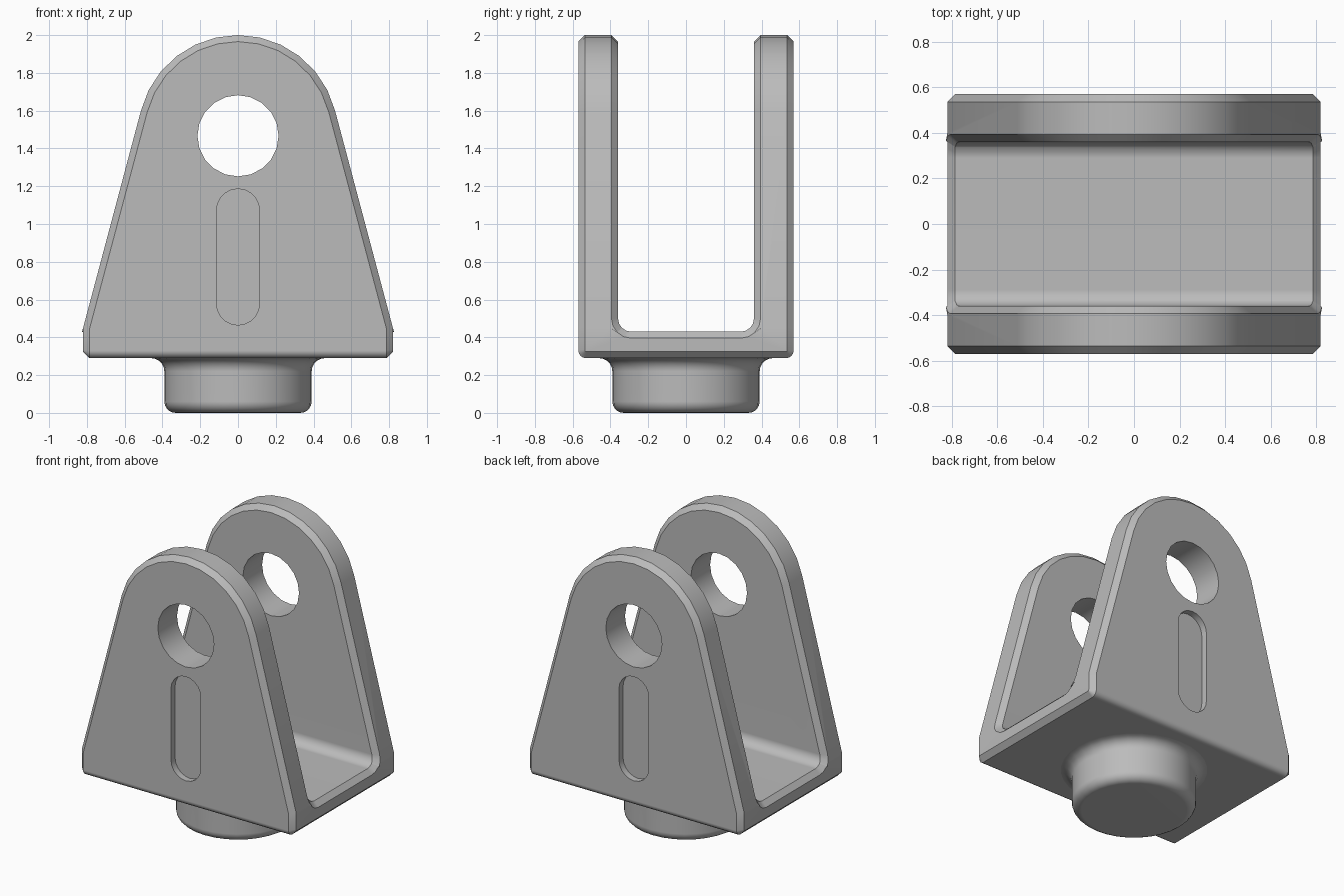
import bpy, bmesh
from math import sin, cos, radians

if "Cube" in bpy.data.objects:
    bpy.data.objects.remove(bpy.data.objects["Cube"], do_unlink=True)

grey = bpy.data.materials.new("plain grey")
grey.use_nodes = True
colour = (0.5, 0.5, 0.5, 1)
grey.diffuse_color = colour
grey.node_tree.nodes["Principled BSDF"].inputs["Base Color"].default_value = colour


def arc(cx, cy, r, a0, a1, n):
    """Points on an arc, angles in degrees."""
    angles = [radians(a0 + (a1 - a0) * i / n) for i in range(n + 1)]
    return [(cx + r * cos(a), cy + r * sin(a)) for a in angles]


def make_object(name, bm):
    bmesh.ops.recalc_face_normals(bm, faces=bm.faces)
    mesh = bpy.data.meshes.new(name)
    bm.to_mesh(mesh)
    bm.free()
    mesh.materials.append(grey)
    obj = bpy.data.objects.new(name, mesh)
    bpy.context.collection.objects.link(obj)
    return obj


def prism(name, points, axis, lo, hi):
    """Extrude a (y, z) outline along x, or an (x, z) outline along y."""
    bm = bmesh.new()
    place = (lambda a, b: (lo, a, b)) if axis == "x" else (lambda a, b: (a, lo, b))
    face = bm.faces.new([bm.verts.new(place(a, b)) for a, b in points])
    ext = bmesh.ops.extrude_face_region(bm, geom=[face])
    move = (hi - lo, 0, 0) if axis == "x" else (0, hi - lo, 0)
    bmesh.ops.translate(bm, vec=move,
                        verts=[v for v in ext["geom"] if isinstance(v, bmesh.types.BMVert)])
    return make_object(name, bm)


def activate(obj):
    bpy.ops.object.select_all(action="DESELECT")
    obj.select_set(True)
    bpy.context.view_layer.objects.active = obj


def boolean(obj, cutter, operation):
    mod = obj.modifiers.new("cut", "BOOLEAN")
    mod.operation = operation
    mod.solver = "EXACT"
    mod.object = cutter
    activate(obj)
    bpy.ops.object.modifier_apply(modifier=mod.name)
    bpy.data.objects.remove(cutter, do_unlink=True)


def smooth(obj):
    activate(obj)
    bpy.ops.object.shade_smooth_by_angle(angle=radians(30))
    mod = obj.modifiers.new("even shading", "WEIGHTED_NORMAL")
    mod.keep_sharp = True


# Clevis bracket: U section cut to the tapered, round-topped outline
outer, inner, base, floor = 0.57, 0.36, 0.29, 0.43
r_out, r_in = 0.04, 0.07
u_half = (arc(outer - r_out, base + r_out, r_out, -90, 0, 4)
          + [(outer, 2.2), (inner, 2.2)]
          + arc(inner - r_in, floor + r_in, r_in, 0, -90, 4))
u_section = u_half + [(-y, z) for y, z in reversed(u_half)]
bracket = prism("clevis_bracket", u_section, "x", -1, 1)

outline = ([(0.82, 0), (0.82, 0.45)]
           + arc(0, 1.47, 0.53, 14.4, 165.6, 12)
           + [(-0.82, 0.45), (-0.82, 0)])
boolean(bracket, prism("outline_cutter", outline, "y", -1, 1), "INTERSECT")

# Chamfer the rim, where the outline walls meet the U surfaces
bm = bmesh.new()
bm.from_mesh(bracket.data)
bm.normal_update()
rim = [e for e in bm.edges if len(e.link_faces) == 2
       and sum(abs(f.normal.x) > 0.05 for f in e.link_faces) == 1]
bmesh.ops.bevel(bm, geom=rim, offset=0.034, segments=1, profile=0.5,
                affect="EDGES", clamp_overlap=False)
bm.to_mesh(bracket.data)
bm.free()

# Pin hole through both ears
hole = arc(0, 1.467, 0.215, 0, 342, 19)
boolean(bracket, prism("hole_cutter", hole, "y", -1, 1), "DIFFERENCE")

# Shallow slot on the outside of each ear
slot = arc(0, 1.072, 0.114, 0, 180, 10) + arc(0, 0.579, 0.114, 180, 360, 10)
for side in (-1, 1):
    lo, hi = sorted((side * (outer - 0.045), side * 0.8))
    boolean(bracket, prism("slot_cutter", slot, "y", lo, hi), "DIFFERENCE")
smooth(bracket)

# Round stud underneath, with a fillet flaring into the bracket
profile = ([(0, 0)] + arc(0.33, 0.06, 0.06, -90, 0, 5)
           + arc(0.46, 0.22, 0.07, 180, 90, 5) + [(0.44, 0.31), (0, 0.31)])
bm = bmesh.new()
verts = [bm.verts.new((r, 0, z)) for r, z in profile]
edges = [bm.edges.new(pair) for pair in zip(verts, verts[1:])]
bmesh.ops.spin(bm, geom=verts + edges, cent=(0, 0, 0), axis=(0, 0, 1),
               angle=radians(360), steps=32)
bmesh.ops.remove_doubles(bm, verts=bm.verts, dist=0.0005)
smooth(make_object("base_stud", bm))
